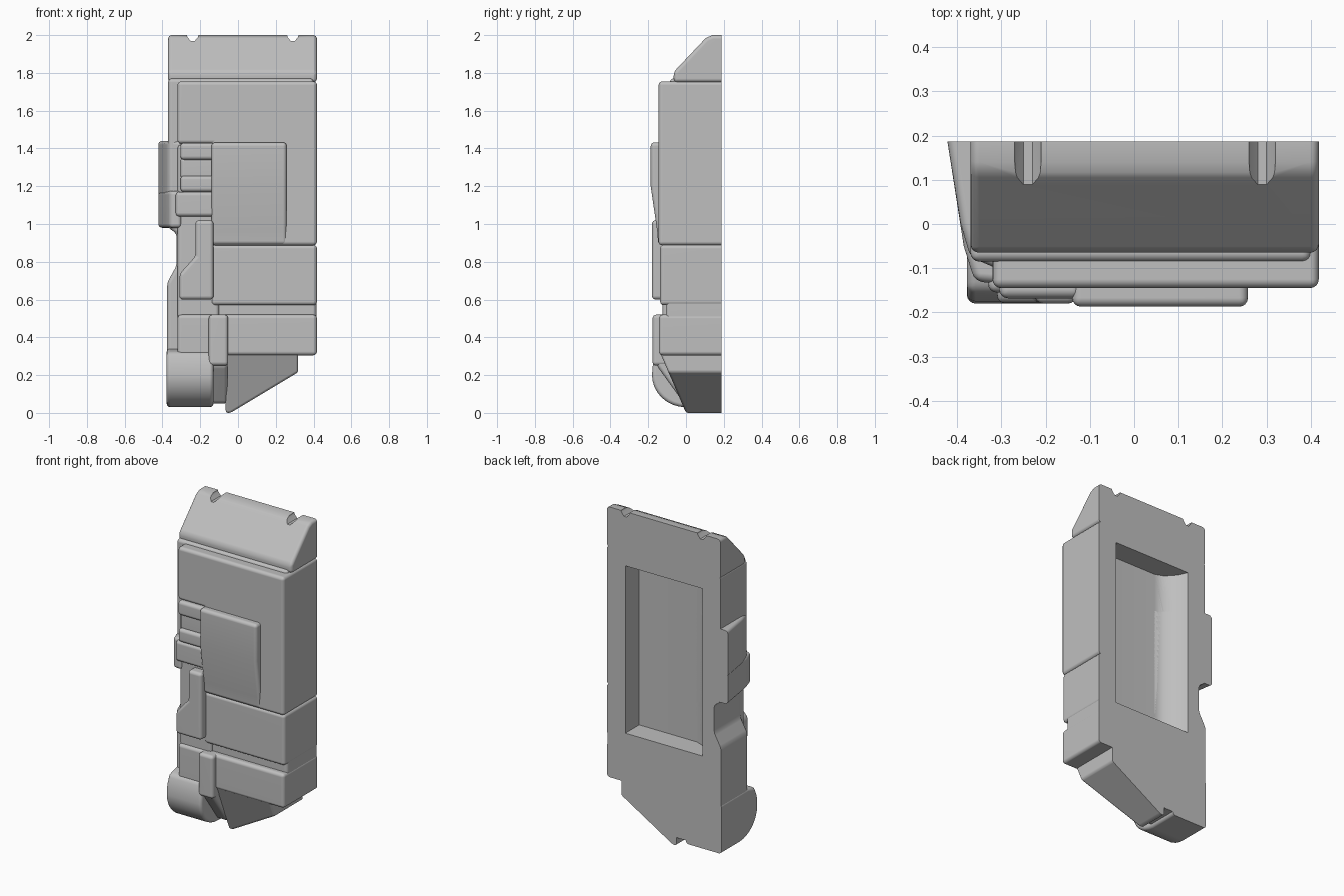
import bpy
import bmesh
import math
from mathutils import Vector

old = bpy.data.objects.get("Cube")
if old:
    bpy.data.objects.remove(old, do_unlink=True)

BACK = 0.187
GREY = (0.52, 0.52, 0.52, 1)
grey = bpy.data.materials.new("light_grey")
grey.use_nodes = True
grey.diffuse_color = GREY
bsdf = next(n for n in grey.node_tree.nodes if n.type == "BSDF_PRINCIPLED")
bsdf.inputs["Base Color"].default_value = GREY


def prism(name, axis, outline, lo, hi, bevel=0.02, reshape=None):
    """Extrude an outline along an axis and round every edge except the flat back."""
    place = {"x": lambda p, t: Vector((t, p[0], p[1])),
             "y": lambda p, t: Vector((p[0], t, p[1])),
             "z": lambda p, t: Vector((p[0], p[1], t))}[axis]
    bm = bmesh.new()
    ends = [[bm.verts.new(place(p, t)) for p in outline] for t in (lo, hi)]
    for ring in ends:
        bm.faces.new(ring)
    n = len(outline)
    for i in range(n):
        j = (i + 1) % n
        bm.faces.new((ends[0][i], ends[0][j], ends[1][j], ends[1][i]))
    if reshape:
        for v in bm.verts:
            reshape(v.co)
    bmesh.ops.recalc_face_normals(bm, faces=bm.faces)
    if bevel:
        edges = [e for e in bm.edges
                 if e.calc_face_angle(0) > 0.45
                 and not all(v.co.y > BACK - 0.001 for v in e.verts)]
        bmesh.ops.bevel(bm, geom=edges, offset=bevel, segments=4, profile=0.5,
                        affect="EDGES", clamp_overlap=True)
    mesh = bpy.data.meshes.new(name)
    bm.to_mesh(mesh)
    bm.free()
    mesh.materials.append(grey)
    obj = bpy.data.objects.new(name, mesh)
    bpy.context.collection.objects.link(obj)
    return obj


def block(name, x0, x1, z0, z1, front, back=BACK, bevel=0.02):
    return prism(name, "y", [(x0, z0), (x1, z0), (x1, z1), (x0, z1)], front, back, bevel)


def cut(obj, cutter):
    mod = obj.modifiers.new("cut", "BOOLEAN")
    mod.operation = "DIFFERENCE"
    mod.solver = "EXACT"
    mod.object = cutter
    bpy.context.view_layer.objects.active = obj
    bpy.ops.object.modifier_apply(modifier=mod.name)


parts = []

# Backing core that ties the parts together
core = prism("core", "y", [(0.4, 0.32), (0.4, 1.77), (-0.37, 1.77), (-0.37, 0.98),
                           (-0.325, 0.95), (-0.325, 0.78), (-0.375, 0.69),
                           (-0.375, 0.25), (-0.1, 0.25), (-0.1, 0.32)], -0.085, BACK)

# Main body sections
upper_body = prism("upper_body", "y", [(0.418, 0.887), (0.418, 1.755), (-0.32, 1.755),
                                       (-0.32, 1.425), (-0.14, 1.425), (-0.14, 0.887)],
                   -0.145, BACK)
lower_body = block("lower_body", -0.14, 0.418, 0.57, 0.89, -0.137)
side_column = block("side_column", -0.32, -0.1, 0.5, 1.42, -0.125)
belt_gap = block("belt_gap", -0.32, 0.41, 0.48, 0.62, -0.107, 0.04)
parts += [core, upper_body, lower_body, side_column, belt_gap]
parts.append(block("belt_gap_rear", 0.3, 0.415, 0.45, 0.6, -0.107))
parts.append(block("lower_belt", -0.32, 0.418, 0.305, 0.52, -0.143))

# Sloped cap with two notches
cap = prism("top_cap", "x", [(BACK, 1.75), (-0.065, 1.75), (-0.065, 1.805),
                             (0.105, 1.985), (0.14, 2.0), (BACK, 2.0)], -0.37, 0.418)
parts.append(cap)

# Front pocket, thinning towards its foot
parts.append(prism("front_pocket", "x", [(0, 0.89), (-0.147, 0.89), (-0.152, 0.96),
                                         (-0.187, 1.2), (-0.187, 1.432), (0, 1.432)],
                   -0.14, 0.258))

# Small bars and pouch beside the pocket
parts.append(block("upper_bar", -0.305, -0.12, 1.34, 1.43, -0.168, 0))
parts.append(block("middle_panel", -0.305, -0.12, 1.24, 1.35, -0.145, 0))
parts.append(block("lower_bar", -0.305, -0.12, 1.17, 1.255, -0.165, 0))
parts.append(block("side_pouch", -0.33, -0.12, 1.04, 1.17, -0.155, 0))

# Holster with a stepped outline
parts.append(prism("holster", "y", [(-0.13, 0.6), (-0.31, 0.6), (-0.31, 0.735),
                                    (-0.225, 0.83), (-0.225, 1.02), (-0.13, 1.02)],
                   -0.18, 0))

# Side tabs, tapering towards the front
parts.append(prism("side_tab_upper", "z", [(-0.3, BACK), (-0.422, BACK), (-0.392, 0),
                                           (-0.37, -0.075), (-0.3, -0.105)], 1.15, 1.44))
parts.append(prism("side_tab_lower", "z", [(-0.3, BACK), (-0.422, BACK), (-0.385, -0.05),
                                           (-0.36, -0.13), (-0.3, -0.135)], 0.98, 1.175))

# Rounded roll at the bottom
arc = [(-0.18 * math.sin(a), 0.2 - 0.17 * math.cos(a))
       for a in (math.pi / 2 * i / 8 for i in range(9))]
parts.append(prism("bottom_roll", "x", [(BACK, 0.03)] + arc +
                   [(-0.175, 0.26), (-0.15, 0.32), (-0.08, 0.34), (BACK, 0.34)],
                   -0.378, -0.13))

# Strap and its lower run
parts.append(block("strap", -0.155, -0.052, 0.25, 0.52, -0.177, 0))
parts.append(prism("strap_tail", "x", [(BACK, 0.05), (-0.01, 0.05), (-0.155, 0.25),
                                       (-0.155, 0.33), (BACK, 0.33)], -0.15, -0.055))


# Pointed wedge whose front leans back towards the tip
def lean(co):
    if co.y < 0:
        co.y = -0.43 * co.z


parts.append(prism("bottom_wedge", "y", [(0.318, 0.33), (0.318, 0.215), (-0.04, 0),
                                         (-0.065, 0), (-0.065, 0.33)], -0.1, BACK, 0.015, lean))

# Rear recess with one curved wall
recess = prism("recess_cutter", "z", [(0.29, 0.3), (0.29, 0.05), (-0.11, 0.05),
                                      (-0.165, 0.071), (-0.215, 0.127),
                                      (-0.245, BACK), (-0.245, 0.3)], 0.61, 1.66, 0)
for obj in (core, upper_body, lower_body, side_column):
    cut(obj, recess)

# Notches along the top edge
cutters = [recess]
for x in (-0.24, 0.29):
    half = [(0.035, 2.03), (0.028, 1.99), (0.01, 1.968)]
    groove = prism("notch_cutter", "y", [(x - w, z) for w, z in half] +
                   [(x + w, z) for w, z in reversed(half)], -0.1, 0.3, 0)
    cut(cap, groove)
    cutters.append(groove)
for obj in cutters:
    bpy.data.objects.remove(obj, do_unlink=True)

# Smooth rounded edges, flat broad faces
bpy.ops.object.select_all(action="DESELECT")
for obj in parts:
    obj.select_set(True)
bpy.context.view_layer.objects.active = core
bpy.ops.object.shade_smooth_by_angle(angle=math.radians(35))
for obj in parts:
    mod = obj.modifiers.new("even_shading", "WEIGHTED_NORMAL")
    mod.keep_sharp = True
